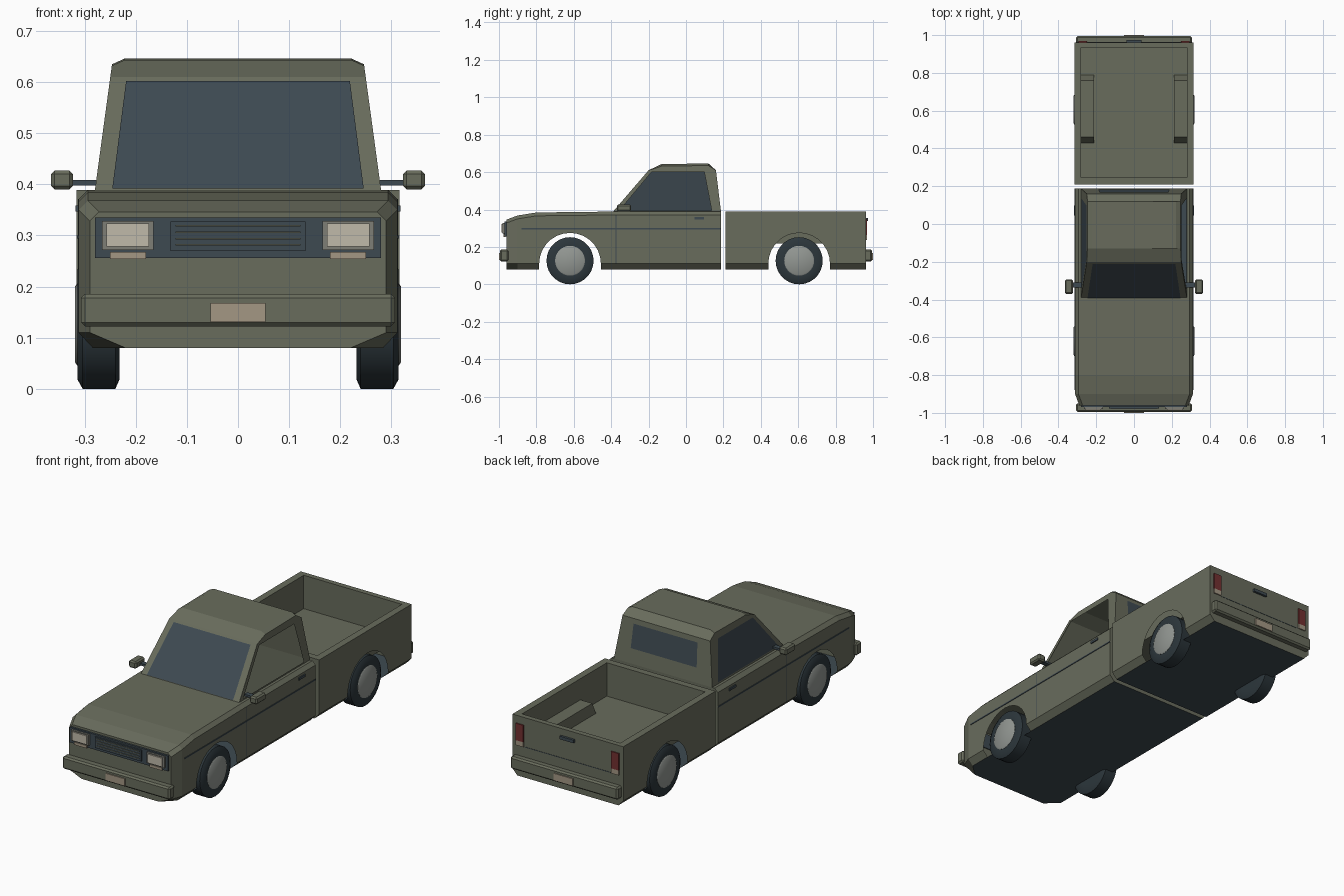
import bpy, bmesh, math
from mathutils import Vector

if "Cube" in bpy.data.objects:
    bpy.data.objects.remove(bpy.data.objects["Cube"])


def material(name, r, g, b):
    m = bpy.data.materials.new(name)
    m.use_nodes = True
    m.diffuse_color = (r, g, b, 1)
    m.node_tree.nodes["Principled BSDF"].inputs["Base Color"].default_value = (r, g, b, 1)
    return m


PAINT = material("olive paint", .14, .15, .108)
DARK = material("dark slate", .048, .068, .083)
TYRE = material("tyre rubber", .025, .037, .044)
HUB = material("hub grey", .29, .31, .29)
FRAME = material("lamp surround grey", .21, .21, .18)
LENS = material("lamp cream", .53, .49, .40)
TAN = material("plate tan", .37, .31, .23)
RED = material("tail lamp red", .17, .03, .03)


def finish(name, bm, mats, smooth=False):
    bmesh.ops.remove_doubles(bm, verts=bm.verts, dist=1e-5)
    bmesh.ops.recalc_face_normals(bm, faces=bm.faces)
    me = bpy.data.meshes.new(name)
    bm.to_mesh(me)
    bm.free()
    for m in mats:
        me.materials.append(m)
    ob = bpy.data.objects.new(name, me)
    bpy.context.collection.objects.link(ob)
    if smooth:
        bpy.ops.object.select_all(action='DESELECT')
        ob.select_set(True)
        bpy.context.view_layer.objects.active = ob
        bpy.ops.object.shade_smooth_by_angle(angle=math.radians(35))
    return ob


def flip(pts):
    return [(-x, y, z) for x, y, z in reversed(pts)]


def shell(name, sides, middles, mats=(PAINT, DARK)):
    """Sides are mirrored; middles span both halves. Entries: (points, material slot)."""
    bm = bmesh.new()
    polys = list(middles)
    for pts, slot in sides:
        polys += [(pts, slot), (flip(pts), slot)]
    for pts, slot in polys:
        f = bm.faces.new([bm.verts.new(p) for p in pts])
        f.material_index = slot
    return finish(name, bm, mats)


def span(half):
    """Close a half outline (x > 0) into a symmetric polygon."""
    return list(half) + flip(half)


def box(name, x, y, z, mat, bevel=0, mirror=False):
    for side, s in ((("left_", 1), ("right_", -1)) if mirror else (("", 1),)):
        bm = bmesh.new()
        bmesh.ops.create_cube(bm, size=1)
        for v in bm.verts:
            v.co = Vector((s * (x[0] + x[1]) / 2 + v.co.x * (x[1] - x[0]),
                           (y[0] + y[1]) / 2 + v.co.y * (y[1] - y[0]),
                           (z[0] + z[1]) / 2 + v.co.z * (z[1] - z[0])))
        if bevel:
            bmesh.ops.bevel(bm, geom=bm.edges[:], offset=bevel, segments=1, affect='EDGES')
        finish(side + name, bm, [mat])


def lathe(name, profile, centre, s, mat, n=28):
    """Revolve (x, radius) points about the axle."""
    bm = bmesh.new()
    rings = [[bm.verts.new((s * px, centre[0] + r * math.cos(math.tau * i / n),
                            centre[1] + r * math.sin(math.tau * i / n))) for i in range(n)]
             for px, r in profile]
    for a, b in zip(rings, rings[1:]):
        for i in range(n):
            j = (i + 1) % n
            bm.faces.new((a[i], a[j], b[j], b[i]))
    bm.faces.new(rings[0])
    bm.faces.new(rings[-1])
    finish(name, bm, [mat], smooth=True)


SILL, LOW, TUCK = .11, .08, .028
AXLES = (-.62, .605)
ARCH = .165


def arch(cy, w, steps=14):
    """Wheel arch edge running from rear to front."""
    return [(w, cy + ARCH * math.cos(math.pi * i / steps),
             SILL + ARCH * math.sin(math.pi * i / steps)) for i in range(steps + 1)]


def sills(w, start, end, cy):
    return [([(w, a, SILL), (w, b, SILL), (w - TUCK, b, LOW), (w - TUCK, a, LOW)], 0)
            for a, b in ((start, cy - ARCH), (cy + ARCH, end))]


# Front body: hollow shell with bonnet, wings and doors
W, NOSE, BACK = .312, -.96, .187
shoulder = [(.29, NOSE, .328), (W, -.9, .35), (W, -.8, .366), (W, -.39, .371), (W, BACK, .371)]
crown = [(x - .018, y, z + .018) for x, y, z in shoulder]
sides = [
    ([(W, -.9, SILL)] + shoulder[1:] + [(W, BACK, SILL)] + arch(AXLES[0], W), 0),
    ([(.29, NOSE, SILL), shoulder[0], shoulder[1], (W, -.9, SILL)], 0),
    ([(.29, NOSE, SILL), (W, -.9, SILL), (W - TUCK, -.9, LOW), (.22, NOSE, LOW)], 0),
    ([crown[3], crown[4], (.28, BACK, .389), (.28, -.39, .389)], 0),
] + sills(W, -.9, BACK, AXLES[0])
sides += [([shoulder[i], shoulder[i + 1], crown[i + 1], crown[i]], 0) for i in range(4)]
middles = [(span([crown[i], crown[i + 1]]), 0) for i in range(3)]
middles += [
    (span([(.22, NOSE, LOW), (.29, NOSE, SILL), shoulder[0], crown[0]]), 0),
    (span([(W - TUCK, BACK, LOW), (W, BACK, SILL), shoulder[4], crown[4]]), 0),
    (span([(.22, NOSE, LOW), (W - TUCK, -.9, LOW), (W - TUCK, BACK, LOW)]), 1),
]
shell("front_body", sides, middles)


# Cab: framed side openings, pillars and roof
def on_side(y, z):
    return (.28 - (z - .389) * .136, y, z)


outer = [on_side(*p) for p in ((-.39, .389), (-.2, .61), (-.13, .632), (.12, .635), (.16, .61), (BACK, .389))]
hole = [on_side(*p) for p in ((-.355, .396), (-.185, .6), (.098, .6), (.137, .396))]
roof = [(x - .024, y, z + .011) for x, y, z in outer[2:4]]
sides = [
    ([outer[0], outer[5], hole[3], hole[0]], 0),
    ([outer[5], outer[4], hole[2], hole[3]], 0),
    (outer[1:5] + [hole[2], hole[1]], 0),
    ([outer[1], outer[0], hole[0], hole[1]], 0),
    ([outer[2], outer[3], roof[1], roof[0]], 0),
]
middles = [(span(p), 0) for p in ([outer[0], outer[1]], [outer[1], outer[2], roof[0]], roof,
                                  [roof[1], outer[3], outer[4]], [outer[4], outer[5]])]
shell("cab", sides, middles)

# Glass; the left door window is wound down
shell("right_window", [], [(flip(hole), 0)], [DARK])


def pane(name, lo, hi, a, b, push):
    """Flat pane on the plane through side-profile points a and b."""
    pts = []
    for x, z in (lo, hi):
        t = (z - a[2]) / (b[2] - a[2])
        pts.append((x, a[1] + t * (b[1] - a[1]) + push, z))
    shell(name, [], [(span(pts), 0)], [DARK])


pane("windscreen", (.246, .392), (.219, .602), outer[0], outer[1], -.004)
pane("rear_window", (.188, .465), (.182, .587), outer[5], outer[4], .004)

# Load bed: outer walls, rim, inner walls and floor
B, F, R = .316, .21, .962
IX, IF, IR, TOP, DECK = .28, .245, .935, .389, .217
sides = [
    ([(B, F, SILL), (B, F, TOP), (B, R, TOP), (B, R, SILL)] + arch(AXLES[1], B), 0),
    ([(B, F, TOP), (B, R, TOP), (IX, IR, TOP), (IX, IF, TOP)], 0),
    ([(IX, IF, TOP), (IX, IR, TOP), (IX, IR, DECK), (IX, IF, DECK)], 0),
] + sills(B, F, R, AXLES[1])
middles = [(span([(B - TUCK, y, LOW), (B, y, SILL), (B, y, TOP)]), 0) for y in (F, R)]
middles += [(span([(B, y, TOP), (IX, iy, TOP)]), 0) for y, iy in ((F, IF), (R, IR))]
middles += [(span([(IX, y, DECK), (IX, y, TOP)]), 0) for y in (IF, IR)]
middles += [(span([(IX, IF, DECK), (IX, IR, DECK)]), 0),
            (span([(B - TUCK, F, LOW), (B - TUCK, R, LOW)]), 1)]
shell("load_bed", sides, middles)

# Wheel boxes inside the bed
hump = [(.43, DECK), (.46, .28), (.76, .28), (.79, DECK)]
faces = [([(.212, y, z) for y, z in hump], 0), ([(IX, y, z) for y, z in hump], 0)]
faces += [([(.212, *a), (.212, *b), (IX, *b), (IX, *a)], 0) for a, b in zip(hump, hump[1:])]
shell("wheel_boxes", faces, [])

# Wheels
for end, cy in zip(("front", "rear"), AXLES):
    for side, s in (("left", 1), ("right", -1)):
        lathe(f"{end}_{side}_tyre", [(.232, .08), (.232, .108), (.24, .126), (.304, .126),
                                     (.314, .108), (.314, .08)], (cy, .126), s, TYRE)
        lathe(f"{end}_{side}_hub", [(.3, .08), (.315, .08), (.319, .074)], (cy, .126), s, HUB)

# Bumpers and number plates
box("front_bumper", (-.307, .307), (-.995, -.95), (.122, .186), PAINT, .008)
box("rear_bumper", (-.307, .307), (.955, .995), (.122, .186), PAINT, .008)
box("front_plate", (-.054, .054), (-1, -.994), (.131, .168), TAN)
box("rear_plate", (-.054, .054), (.994, 1), (.131, .168), TAN)

# Grille and front lamps
box("grille_panel", (-.28, .28), (-.97, -.955), (.256, .335), DARK)
box("grille_insert", (-.132, .132), (-.977, -.968), (.27, .327), DARK)
for i in range(4):
    z = .28 + i * .0125
    box(f"grille_bar_{i + 1}", (-.122, .122), (-.98, -.975), (z, z + .003), PAINT)
box("headlamp_surround", (.165, .266), (-.98, -.965), (.272, .328), FRAME, mirror=True)
box("headlamp_lens", (.174, .257), (-.986, -.978), (.278, .323), LENS, mirror=True)
box("indicator", (.18, .25), (-.977, -.965), (.254, .268), TAN, mirror=True)

# Tail lamps and tailgate handle
box("tail_lamp", (.25, .294), (.96, .968), (.263, .35), RED, mirror=True)
box("reverse_lamp", (.25, .294), (.96, .968), (.238, .263), TAN, mirror=True)
box("tailgate_handle", (-.04, .04), (.96, .974), (.338, .354), DARK)
box("tailgate_seam", (-.245, .245), (.96, .9635), (.236, .239), DARK)

# Side trim, door seams and handles
box("side_trim", (W - .004, W + .003), (-.88, BACK), (.294, .3), DARK, mirror=True)
box("door_seam", (W - .004, W + .001), (-.376, -.372), (SILL, .371), DARK, mirror=True)
box("door_handle", (W - .004, W + .006), (.045, .097), (.347, .359), DARK, mirror=True)

# Door mirrors
box("mirror_arm", (.27, .335), (-.335, -.31), (.398, .409), DARK, mirror=True)
box("mirror_head", (.323, .366), (-.37, -.293), (.39, .427), PAINT, .007, mirror=True)
